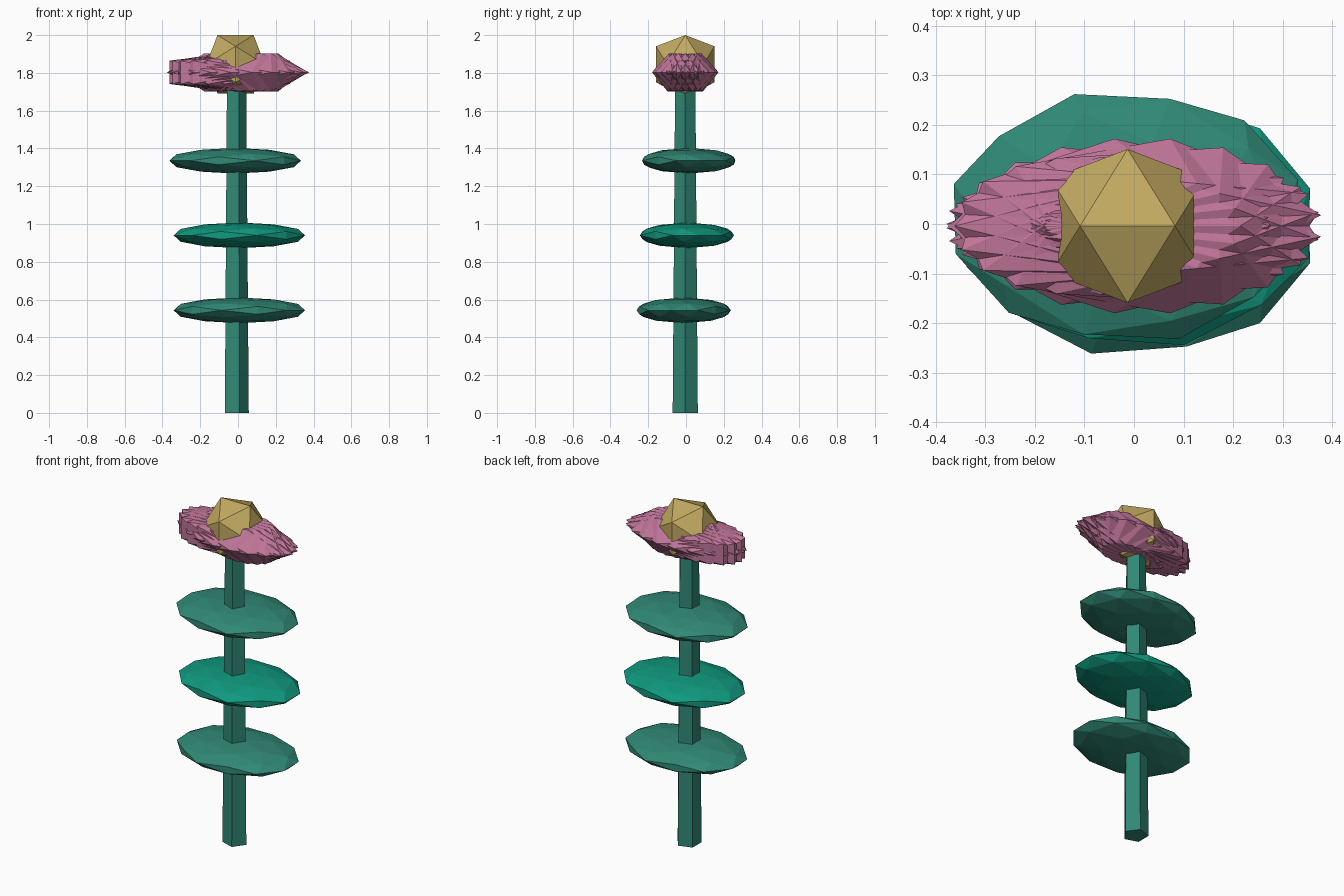
import bpy
from math import pi, cos, sin, atan, radians
from mathutils import Matrix

if "Cube" in bpy.data.objects:
    bpy.data.objects.remove(bpy.data.objects["Cube"])

CX, CY = -0.013, -0.004          # axis of the plant


def material(name, rgb):
    m = bpy.data.materials.new(name)
    m.diffuse_color = (*rgb, 1)
    m.use_nodes = True
    m.node_tree.nodes["Principled BSDF"].inputs["Base Color"].default_value = m.diffuse_color
    return m


STEM = material("stem_green", (0.03, 0.25, 0.18))
LEAF = material("leaf_green", (0.03, 0.25, 0.18))
LEAF_BRIGHT = material("bright_leaf_green", (0.005, 0.32, 0.21))
PINK = material("petal_pink", (0.53, 0.18, 0.32))
GOLD = material("centre_gold", (0.54, 0.40, 0.12))

# turns Blender's icosphere so that an edge along x lies on top
EDGE_UP = Matrix.Rotation(-atan((5 ** 0.5 - 1) / 2), 4, 'Y')


def ico(name, loc, radii, turn, detail, mat):
    """Faceted ball, turned about z first and then squashed to the radii."""
    bpy.ops.mesh.primitive_ico_sphere_add(subdivisions=detail, radius=1)
    ob = bpy.context.object
    ob.name = name
    ob.data.transform(Matrix.Translation(loc) @ Matrix.Diagonal((*radii, 1))
                      @ Matrix.Rotation(turn, 4, 'Z') @ EDGE_UP)
    ob.data.materials.append(mat)
    return ob


# five-sided tapering stem, one corner facing +x
bpy.ops.mesh.primitive_cone_add(vertices=5, radius1=0.07, radius2=0.056,
                                depth=1.8)
stem = bpy.context.object
stem.name = "stem"
stem.data.transform(Matrix.Translation((CX, CY, 0.9))
                    @ Matrix.Rotation(-pi / 2, 4, 'Z'))
stem.data.materials.append(STEM)

# three flattened leaves
for name, x, y, z, turn, mat in (
        ("lower_leaf", 0.007, -0.012, 0.543, -15, LEAF),
        ("middle_leaf", 0.007, 0.005, 0.94, 15, LEAF_BRIGHT),
        ("upper_leaf", -0.015, 0.015, 1.335, 17, LEAF)):
    ico(name, (x, y, z), (0.36, 0.258, 0.068), radians(turn), 2, mat)

# spiky flower head: overlapping petals turned by half their ring angle
N = 12
for i in range(N):
    t = 2 * pi * i / N
    ico(f"petal_{i + 1}", (CX + 0.03 * cos(t), CY + 0.03 * sin(t), 1.803),
        (0.375, 0.15, 0.118), t / 2, 1, PINK)

# golden flower centre
ico("flower_centre", (CX, CY, 1.845), (0.182,) * 3, 0, 1, GOLD)
